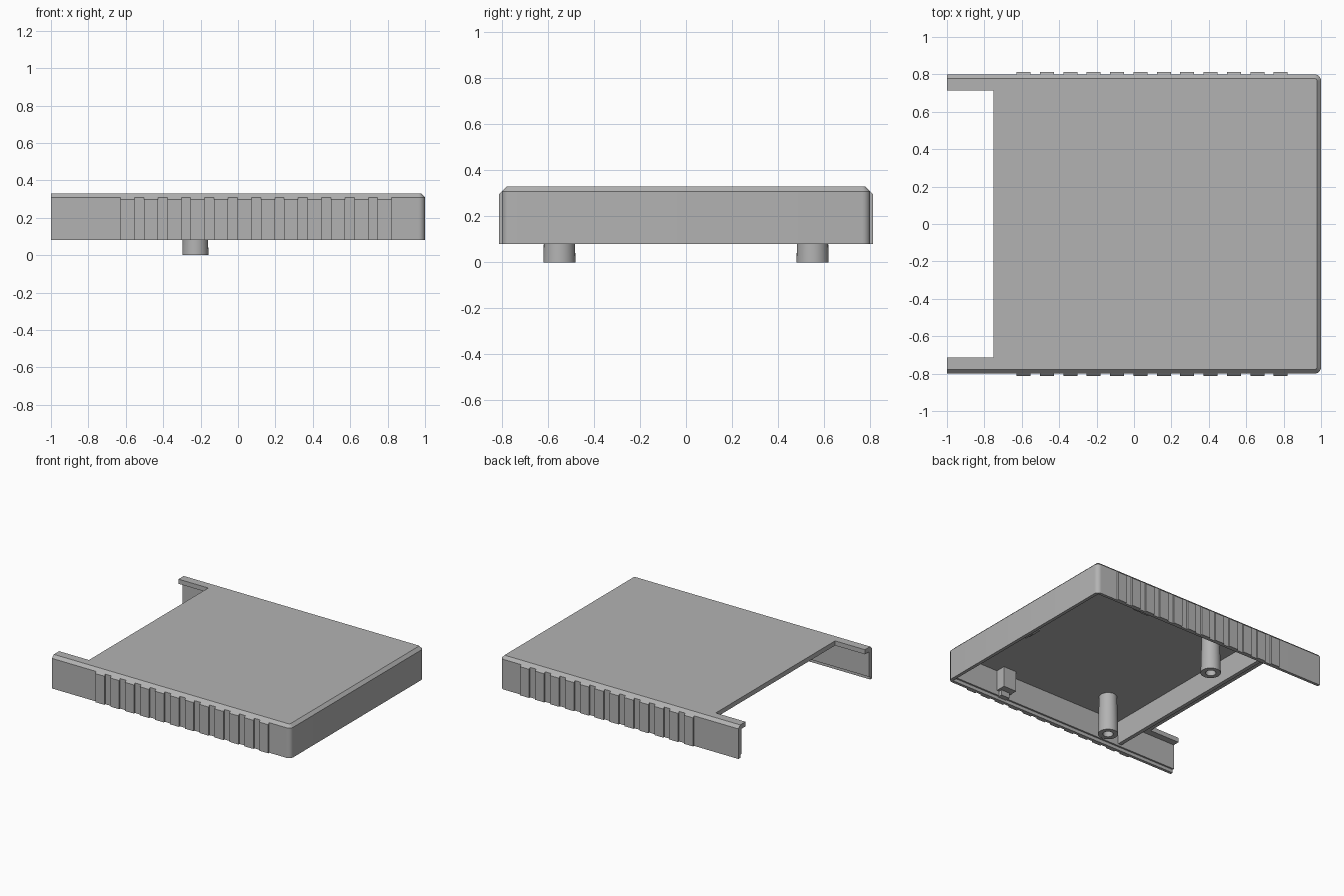
import bpy, bmesh, math

cube = bpy.data.objects.get("Cube")
if cube:
    bpy.data.objects.remove(cube, do_unlink=True)

grey = bpy.data.materials.new("plain grey")
grey.use_nodes = True
grey.diffuse_color = (0.45, 0.45, 0.45, 1)
grey.node_tree.nodes["Principled BSDF"].inputs["Base Color"].default_value = grey.diffuse_color


def loft(name, rings):
    """Join matching rings of points with quads and cap both ends."""
    bm = bmesh.new()
    loops = [[bm.verts.new(p) for p in ring] for ring in rings]
    n = len(loops[0])
    for a, b in zip(loops, loops[1:]):
        for i in range(n):
            j = (i + 1) % n
            bm.faces.new((a[i], a[j], b[j], b[i]))
    bm.faces.new(loops[0])
    bm.faces.new(loops[-1])
    bmesh.ops.recalc_face_normals(bm, faces=bm.faces)
    mesh = bpy.data.meshes.new(name)
    bm.to_mesh(mesh)
    bm.free()
    mesh.materials.append(grey)
    obj = bpy.data.objects.new(name, mesh)
    bpy.context.collection.objects.link(obj)
    return obj


def box(name, x0, x1, y0, y1, z0, z1):
    return loft(name, [[(x0, y0, z), (x1, y0, z), (x1, y1, z), (x0, y1, z)]
                       for z in (z0, z1)])


def smooth(obj):
    bpy.ops.object.select_all(action='DESELECT')
    obj.select_set(True)
    bpy.context.view_layer.objects.active = obj
    bpy.ops.object.shade_smooth_by_angle(angle=math.radians(30))


def footprint(inset, z, radius=0.035, steps=6):
    """Rectangle with its two +x corners rounded, inset on three sides."""
    pts = [(-1, 0.8 - inset, z), (-1, inset - 0.8, z)]
    for side in (-1, 1):
        for k in range(steps + 1):
            t = math.pi / 2 * k / steps
            t = t - math.pi / 2 if side < 0 else t
            r = radius - inset
            pts.append((1 - radius + r * math.cos(t),
                        side * (0.8 - radius) + r * math.sin(t), z))
    return pts


# Hollow shell with bevelled top, stepped rim and open end
shell = loft("cover_shell", [footprint(0, 0.08), footprint(0, 0.308), footprint(0.022, 0.33)])
cutters = [
    box("cavity_cutter", -1.2, 0.96, -0.765, 0.765, -0.1, 0.295),
    box("rim_cutter", -1.3, 0.975, -0.778, 0.778, -0.2, 0.105),
    box("opening_cutter", -1.4, -0.75, -0.715, 0.715, -0.3, 0.5),
]
bpy.context.view_layer.objects.active = shell
for cutter in cutters:
    mod = shell.modifiers.new("cut", 'BOOLEAN')
    mod.operation = 'DIFFERENCE'
    mod.solver = 'EXACT'
    mod.object = cutter
    bpy.ops.object.modifier_apply(modifier=mod.name)
    bpy.data.objects.remove(cutter, do_unlink=True)
smooth(shell)

# Inner cross wall
box("cross_wall", -0.53, -0.5, -0.77, 0.77, 0.12, 0.3)

for side, label in ((-1, "front"), (1, "back")):
    # Grip ribs with sloped tops
    profile = [(0.79, 0.08), (0.812, 0.08), (0.812, 0.297), (0.8, 0.308), (0.79, 0.308)]
    for i in range(12):
        x = -0.628 + 0.125 * i
        loft(f"{label}_grip_rib_{i + 1}",
             [[(px, side * y, z) for y, z in profile] for px in (x, x + 0.075)])

    # Hollow screw post
    rings = []
    for r, z in ((0.062, 0.3), (0.07, 0), (0.036, 0), (0.033, 0.22)):
        rings.append([(-0.228 + r * math.cos(math.tau * k / 32),
                       side * 0.55 + r * math.sin(math.tau * k / 32), z) for k in range(32)])
    smooth(loft(f"{label}_screw_post", rings))

    # Locking block and its catch on the side wall
    y0, y1 = sorted((side * 0.77, side * 0.69))
    box(f"{label}_lock_block", 0.48, 0.59, y0, y1, 0.14, 0.3)
    y0, y1 = sorted((side * 0.785, side * 0.74))
    box(f"{label}_lock_catch", 0.5, 0.57, y0, y1, 0.1, 0.14)

# Locking block on the end wall
box("end_lock_block", 0.89, 0.965, -0.055, 0.055, 0.14, 0.3)
box("end_lock_catch", 0.94, 0.98, -0.035, 0.035, 0.1, 0.14)
